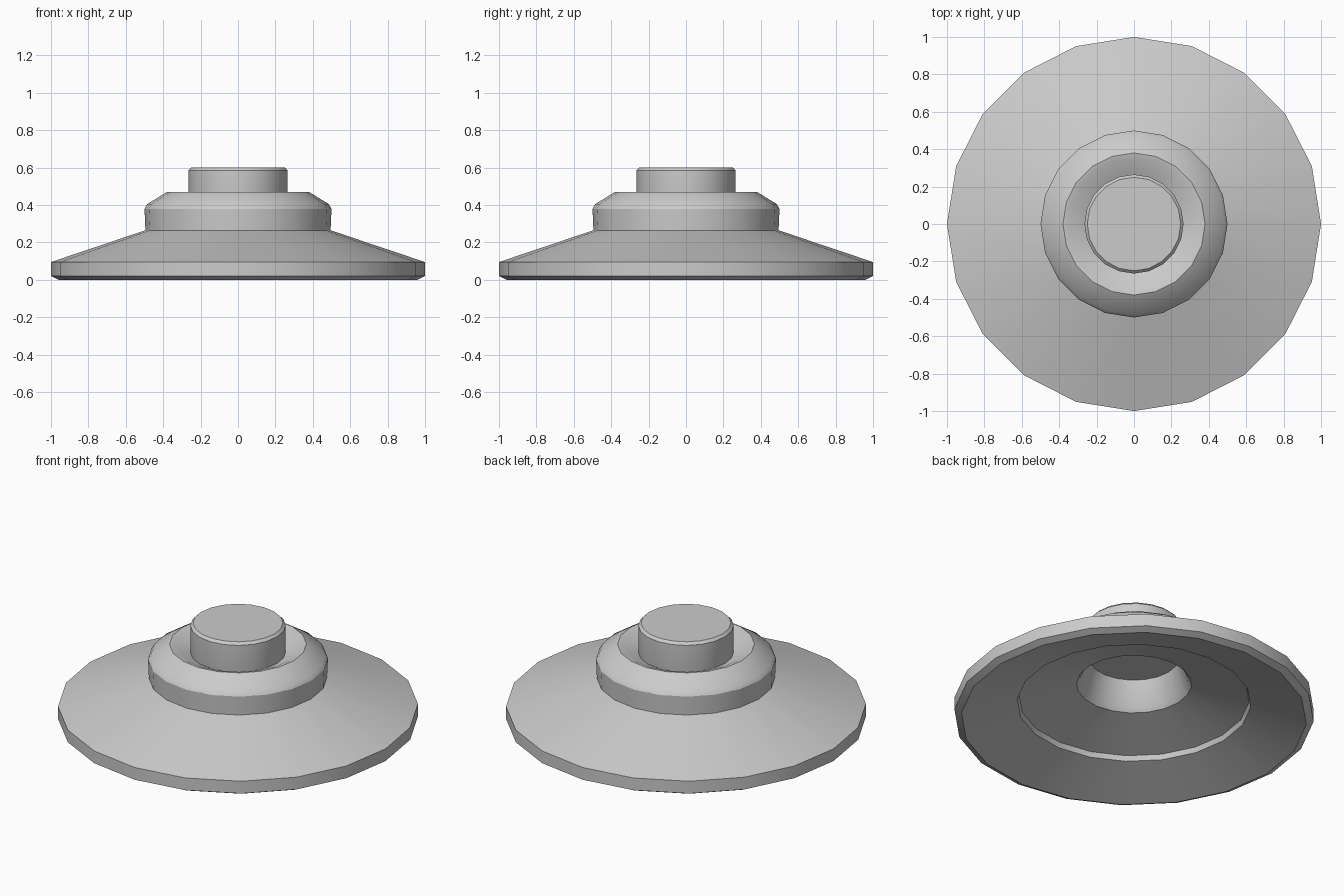
import bpy, bmesh
from math import cos, sin, pi

if "Cube" in bpy.data.objects:
    bpy.data.objects.remove(bpy.data.objects["Cube"])

SIDES = 20


def lathe(name, profile, closed=False, caps=False):
    """Revolve (radius, height) points around z."""
    bm = bmesh.new()
    rings = [[bm.verts.new((r * cos(2 * pi * i / SIDES), r * sin(2 * pi * i / SIDES), z))
              for i in range(SIDES)] for r, z in profile]
    pairs = list(zip(rings, rings[1:]))
    if closed:
        pairs.append((rings[-1], rings[0]))
    for a, b in pairs:
        for i in range(SIDES):
            j = (i + 1) % SIDES
            bm.faces.new((a[i], a[j], b[j], b[i]))
    if caps:
        bm.faces.new(rings[0][::-1])
        bm.faces.new(rings[-1])
    bmesh.ops.recalc_face_normals(bm, faces=bm.faces)
    mesh = bpy.data.meshes.new(name)
    bm.to_mesh(mesh)
    bm.free()
    obj = bpy.data.objects.new(name, mesh)
    bpy.context.collection.objects.link(obj)
    bpy.ops.object.select_all(action='DESELECT')
    obj.select_set(True)
    bpy.context.view_layer.objects.active = obj
    bpy.ops.object.shade_smooth_by_angle(angle=pi / 6)
    return obj


# Hollow flared base with stepped underside, and raised collar with a dished top
lathe("flared_base", [
    (0.96, 0.0), (1.0, 0.02), (1.0, 0.095), (0.495, 0.265),   # rim and slope
    (0.50, 0.38), (0.485, 0.405), (0.38, 0.47),               # collar
    (0.355, 0.465), (0.26, 0.42),                             # dish
    (0.25, 0.39), (0.30, 0.245), (0.32, 0.22),                # centre recess
    (0.64, 0.13), (0.65, 0.10),                               # underside step
], closed=True)

# Centre knob with a small bevel
lathe("top_knob", [(0.26, 0.39), (0.265, 0.42), (0.265, 0.585), (0.25, 0.60)], caps=True)
